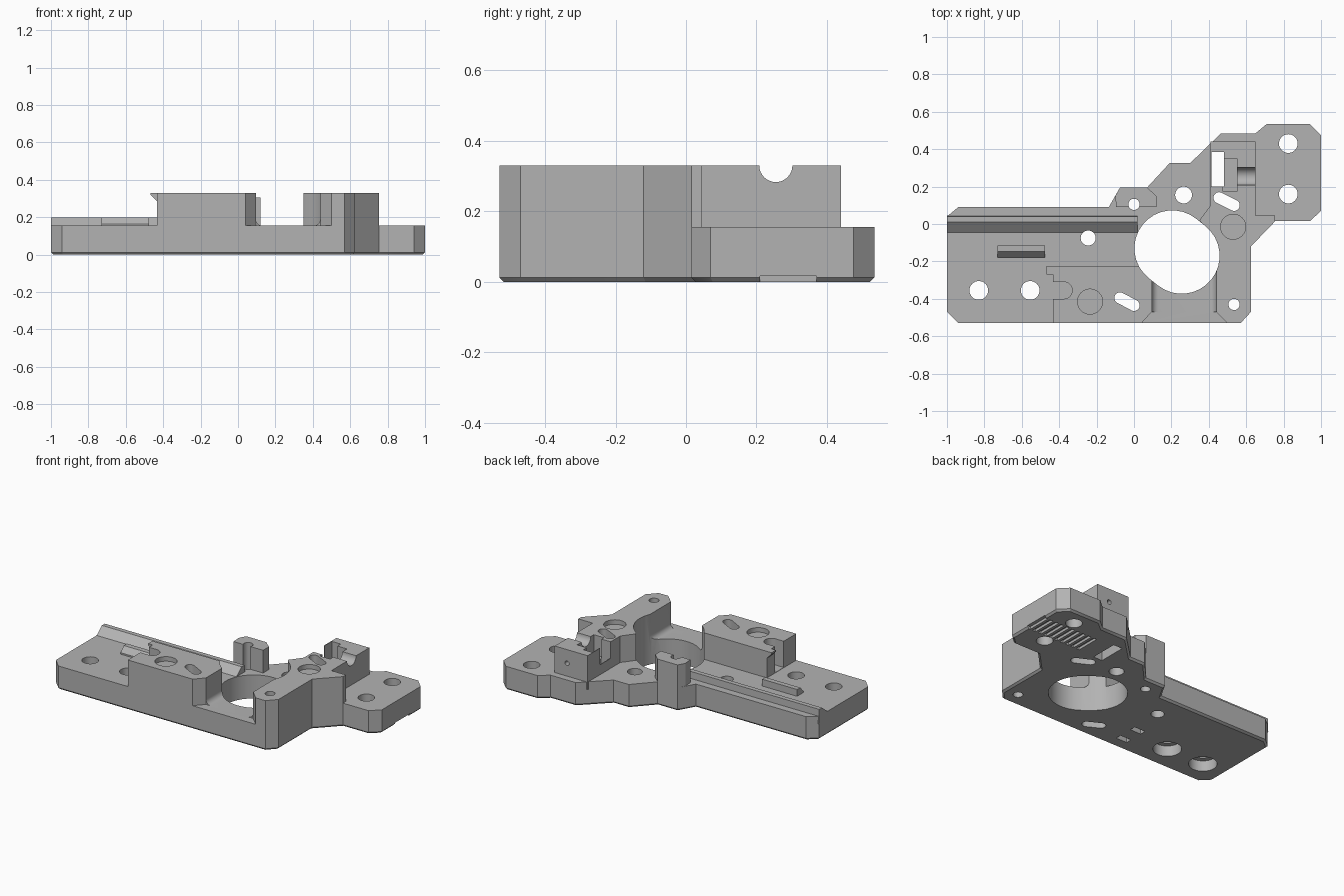
import bpy
import bmesh
from math import pi, sin, cos, atan2

cube = bpy.data.objects.get("Cube")
if cube:
    bpy.data.objects.remove(cube, do_unlink=True)

grey = bpy.data.materials.new("plain_grey")
grey.use_nodes = True
GREY = (0.45, 0.45, 0.45, 1)
grey.diffuse_color = GREY
grey.node_tree.nodes["Principled BSDF"].inputs["Base Color"].default_value = GREY

DECK, TOP = 0.155, 0.33
AXES = {"z": lambda a, b, h: (a, b, h),
        "y": lambda a, b, h: (a, h, b),
        "x": lambda a, b, h: (h, a, b)}


def prism(name, pts, lo, hi, axis="z", chamfer=0):
    """Extrude a closed outline along an axis; optionally chamfer its low rim."""
    place = AXES[axis]
    bm = bmesh.new()
    low = [bm.verts.new(place(a, b, lo)) for a, b in pts]
    high = [bm.verts.new(place(a, b, hi)) for a, b in pts]
    rim = bm.faces.new(low)
    bm.faces.new(high)
    for i in range(len(pts)):
        j = (i + 1) % len(pts)
        bm.faces.new((low[i], low[j], high[j], high[i]))
    bmesh.ops.recalc_face_normals(bm, faces=bm.faces)
    if chamfer:
        bmesh.ops.bevel(bm, geom=list(rim.edges), offset=chamfer,
                        segments=1, affect="EDGES")
    mesh = bpy.data.meshes.new(name)
    bm.to_mesh(mesh)
    bm.free()
    mesh.materials.append(grey)
    obj = bpy.data.objects.new(name, mesh)
    bpy.context.collection.objects.link(obj)
    return obj


def box(x0, x1, y0, y1):
    return [(x0, y0), (x1, y0), (x1, y1), (x0, y1)]


def slot(x0, y0, x1, y1, r, n=16):
    """Rounded slot outline between two centres."""
    t = atan2(y1 - y0, x1 - x0)
    ends = ((x1, y1, t - pi / 2), (x0, y0, t + pi / 2))
    return [(x + r * cos(s + pi * i / n), y + r * sin(s + pi * i / n))
            for x, y, s in ends for i in range(n + 1)]


def circle(x, y, r, n=32):
    return [(x + r * cos(2 * pi * i / n), y + r * sin(2 * pi * i / n)) for i in range(n)]


def fillet(x, z, r, side):
    """Concave quarter-round between a wall and the deck."""
    return [(x - side * 0.01, z - 0.01), (x - side * 0.01, z + r)] + [
        (x + side * r * (1 - cos(pi / 2 * i / 8)), z + r * (1 - sin(pi / 2 * i / 8)))
        for i in range(9)] + [(x + side * r, z - 0.01)]


def combine(target, other, operation):
    mod = target.modifiers.new("shape", "BOOLEAN")
    mod.operation = operation
    mod.solver = "EXACT"
    mod.object = other
    bpy.context.view_layer.objects.active = target
    bpy.ops.object.modifier_apply(modifier=mod.name)
    bpy.data.objects.remove(other, do_unlink=True)


# Base plate
body = prism("bracket_body", [
    (-1, -0.47), (-0.94, -0.53), (0.57, -0.53), (0.625, -0.47), (0.625, -0.12),
    (0.755, 0.015), (0.94, 0.015), (1, 0.07), (1, 0.475), (0.94, 0.535),
    (0.71, 0.535), (0.65, 0.485), (0.465, 0.485), (0.30, 0.325), (0.19, 0.325),
    (0.07, 0.195), (-0.075, 0.195), (-0.135, 0.09), (-0.94, 0.09), (-1, 0.04),
], 0, DECK, chamfer=0.012)

EMBED = DECK - 0.05
additions = [
    # Left block and its latch hook
    prism("left_block", [(-0.433, -0.53), (0.04, -0.53), (0.095, -0.47),
                         (0.095, -0.225), (-0.433, -0.225)], EMBED, TOP),
    prism("latch_hook", [(-0.42, 0.28), (-0.42, TOP), (-0.467, TOP), (-0.467, 0.32),
                         (-0.433, 0.285)], -0.27, -0.225, "y"),
    # Right arm
    prism("right_arm", [
        (0.50, -0.53), (0.57, -0.53), (0.625, -0.47), (0.625, -0.12), (0.755, 0.015),
        (0.755, 0.045), (0.65, 0.045), (0.65, 0.44), (0.41, 0.44), (0.41, 0.10),
        (0.35, 0.02), (0.44, -0.1), (0.44, -0.47)], EMBED, TOP),
    # Rear post
    prism("rear_post", [(-0.095, 0.09), (0.12, 0.09), (0.12, 0.15), (0.07, 0.195),
                        (-0.075, 0.195), (-0.1, 0.15)], EMBED, 0.305),
    # Guide rail and short bar on the deck
    prism("guide_rail", [(-0.045, EMBED), (-0.045, DECK), (0.01, 0.2), (0.04, 0.2),
                         (0.045, EMBED)], -1, 0.02, "x"),
    prism("deck_bar", [(-0.18, EMBED), (-0.18, DECK + 0.01), (-0.148, 0.2),
                       (-0.115, 0.2), (-0.115, EMBED)], -0.73, -0.475, "x"),
    # Rounded wall feet beside the bridge
    prism("left_foot", fillet(0.095, DECK, 0.035, 1), -0.47, -0.25, "y"),
    prism("right_foot", fillet(0.44, DECK, 0.035, -1), -0.47, -0.25, "y"),
]
for part in additions:
    combine(body, part, "UNION")

cuts = []


def cut(pts, lo=-0.1, hi=0.5, axis="z"):
    cuts.append(prism("cutter", pts, lo, hi, axis))


# Large central bore
cut(slot(0.205, -0.13, 0.255, -0.17, 0.203))
# Through holes
for x, y, r in [(-0.83, -0.355, 0.05), (-0.555, -0.355, 0.05), (-0.245, -0.075, 0.04),
                (0, 0.105, 0.03), (0.265, 0.155, 0.045), (0.825, 0.43, 0.05),
                (0.825, 0.16, 0.05), (0.535, -0.43, 0.03)]:
    cut(circle(x, y, r))
# Counterbores underneath
for x in (-0.83, -0.555):
    cut(circle(x, -0.355, 0.085), hi=0.07)
# Shallow round seats and slanted slots
for x, y in [(-0.235, -0.415), (0.53, -0.015)]:
    cut(circle(x, y, 0.067), lo=TOP - 0.03)
cut(slot(-0.075, -0.395, 0, -0.435, 0.03))
cut(slot(0.455, 0.14, 0.535, 0.1, 0.03))
# Side notch in the left block
cut(slot(-0.5, -0.355, -0.375, -0.355, 0.045), lo=DECK + 0.002)
# Rod cradle, pocket and window in the right arm
cut(box(0.415, 0.48, 0.2, 0.385))
cut(box(0.475, 0.55, 0.175, 0.35), lo=0.2)
cut(circle(0.255, TOP, 0.047), 0.5, 0.7, "x")
cut(box(0.3, 0.45, 0.2, 0.31), lo=0.22)
# Small hole in the rear face of the arm
cut(circle(0.56, 0.24, 0.015), 0.38, 0.5, "y")
# Nut pockets and gripping grooves underneath
for y in (-0.30, -0.43):
    cut(box(-0.32, -0.24, y - 0.02, y + 0.02), hi=0.1)
for i in range(10):
    x = 0.99 - 0.042 * i
    cut(box(x - 0.012, x + 0.012, 0.21, 0.37), hi=0.017)

for cutter in cuts:
    combine(body, cutter, "DIFFERENCE")

bpy.ops.object.select_all(action="DESELECT")
body.select_set(True)
bpy.context.view_layer.objects.active = body
bpy.ops.object.shade_smooth_by_angle(angle=pi / 6)
